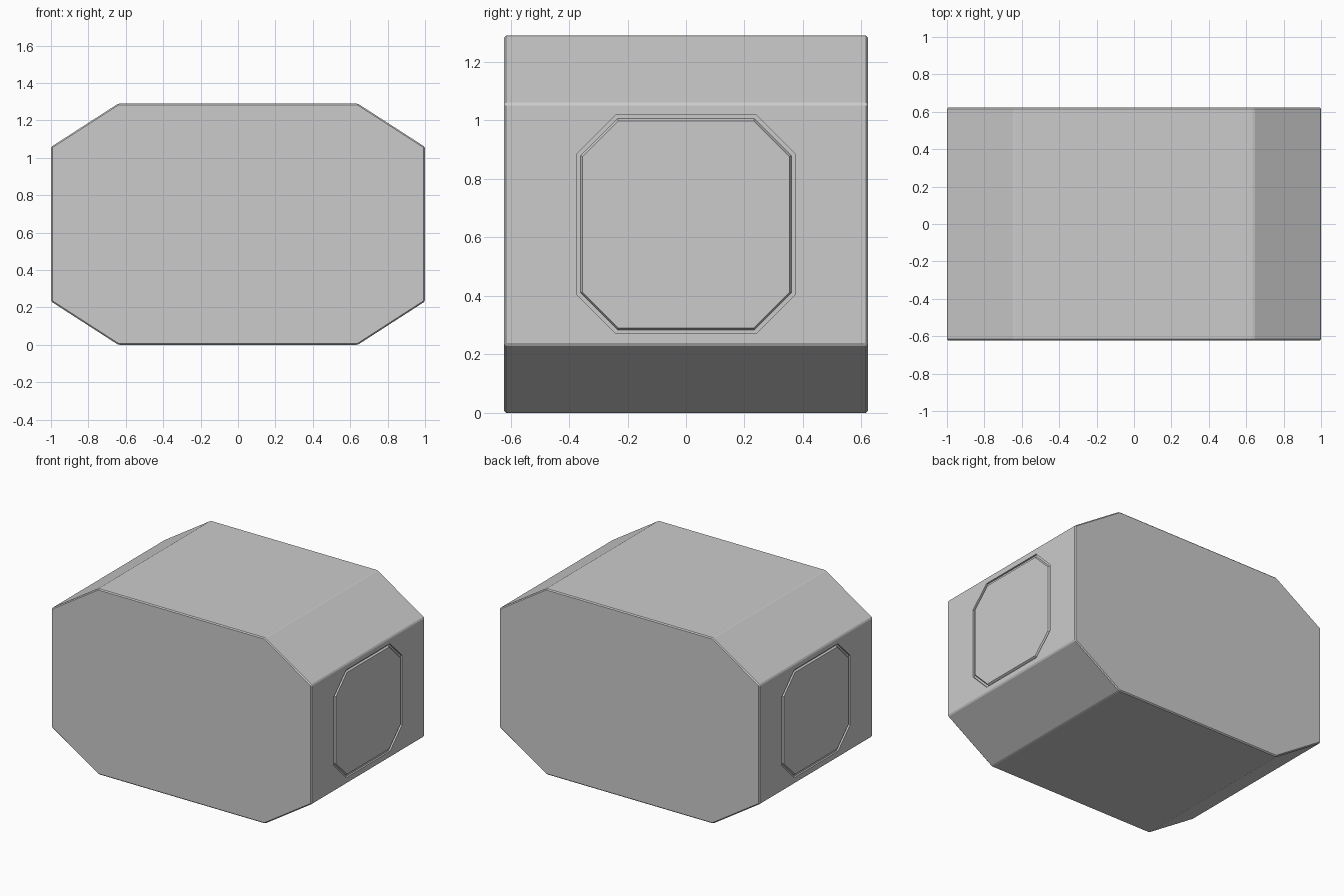
import bpy, bmesh, math

if "Cube" in bpy.data.objects:
    bpy.data.objects.remove(bpy.data.objects["Cube"])

HX, HY, H = 1.0, 0.622, 1.29
CZ = H / 2


def octagon(a, b, c, d):
    """Octagon with half extents a, c and flat half lengths b, d."""
    return [(a, -d), (a, d), (b, c), (-b, c), (-a, d), (-a, -d), (-b, -c), (b, -c)]


def to_object(bm, name):
    bmesh.ops.recalc_face_normals(bm, faces=bm.faces)
    mesh = bpy.data.meshes.new(name)
    bm.to_mesh(mesh)
    bm.free()
    obj = bpy.data.objects.new(name, mesh)
    bpy.context.collection.objects.link(obj)
    return obj


# Main body: eight-sided prism along y with fine bevelled edges
bm = bmesh.new()
outline = [bm.verts.new((x, -HY, CZ + z)) for x, z in octagon(HX, 0.64, CZ, 0.413)]
face = bm.faces.new(outline)
ext = bmesh.ops.extrude_face_region(bm, geom=[face])
moved = [g for g in ext["geom"] if isinstance(g, bmesh.types.BMVert)]
bmesh.ops.translate(bm, verts=moved, vec=(0, 2 * HY, 0))
bmesh.ops.recalc_face_normals(bm, faces=bm.faces)
bmesh.ops.bevel(bm, geom=bm.edges[:], offset=0.007, offset_type='OFFSET',
                segments=1, affect='EDGES', profile=0.5)
body = to_object(bm, "body")


# Octagonal groove cutter: ring section given as (half size, x)
def groove_cutter(side):
    section = [(0.374, 1.02), (0.374, 0.988), (0.361, 0.988), (0.354, 1.0), (0.354, 1.02)]
    bm = bmesh.new()
    rings = []
    for r, x in section:
        flat = 0.24 - (0.374 - r) * math.tan(math.pi / 8)
        flat = min(flat, 0.24)
        rings.append([bm.verts.new((side * x, y, CZ + z))
                      for y, z in octagon(r, flat, r, flat)])
    for i, ring in enumerate(rings):
        nxt = rings[(i + 1) % len(rings)]
        for j in range(8):
            k = (j + 1) % 8
            bm.faces.new((ring[j], ring[k], nxt[k], nxt[j]))
    cutter = to_object(bm, "groove_cutter")
    cutter.hide_render = True
    return cutter


# Cut the panel outline into both ends
bpy.context.view_layer.objects.active = body
for side in (-1, 1):
    cutter = groove_cutter(side)
    mod = body.modifiers.new("panel_groove", 'BOOLEAN')
    mod.operation = 'DIFFERENCE'
    mod.solver = 'EXACT'
    mod.object = cutter
    bpy.ops.object.modifier_apply(modifier=mod.name)
    bpy.data.objects.remove(cutter, do_unlink=True)
